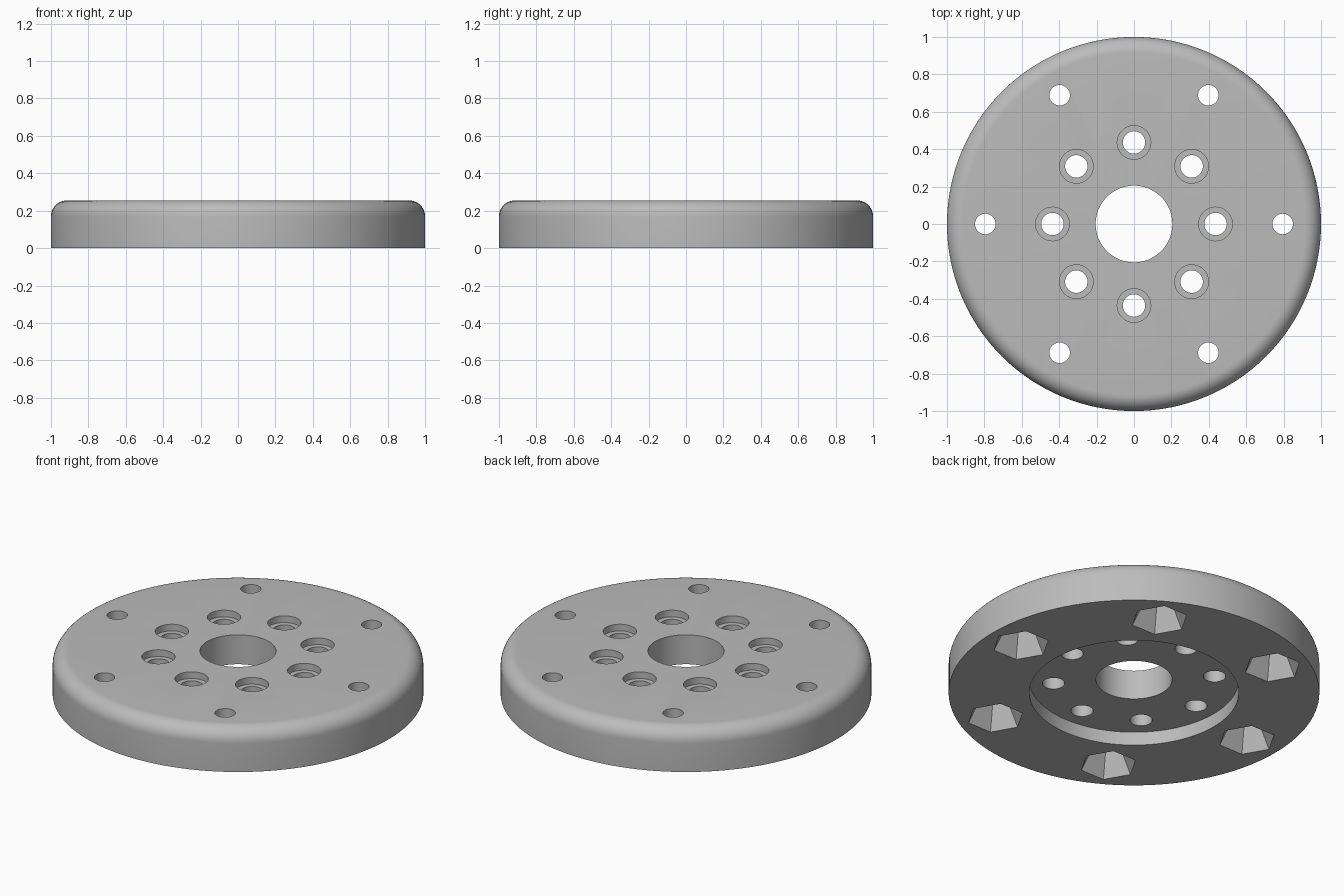
import bpy, bmesh, math
from mathutils import Matrix, Vector

if "Cube" in bpy.data.objects:
    bpy.data.objects.remove(bpy.data.objects["Cube"], do_unlink=True)

HEIGHT, FILLET = 0.255, 0.085
RECESS_R, RECESS_DEPTH, BORE_R = 0.565, 0.08, 0.205

grey = bpy.data.materials.new("machined grey")
grey.use_nodes = True
colour = (0.5, 0.5, 0.5, 1)
grey.diffuse_color = colour
grey.node_tree.nodes["Principled BSDF"].inputs["Base Color"].default_value = colour


def add_object(name, bm):
    bmesh.ops.recalc_face_normals(bm, faces=bm.faces)
    mesh = bpy.data.meshes.new(name)
    bm.to_mesh(mesh)
    bm.free()
    mesh.materials.append(grey)
    obj = bpy.data.objects.new(name, mesh)
    bpy.context.collection.objects.link(obj)
    return obj


def revolve(name, profile, steps):
    """Spin a closed (radius, height) profile around z."""
    bm = bmesh.new()
    verts = [bm.verts.new((r, 0, z)) for r, z in profile]
    edges = [bm.edges.new((verts[i - 1], v)) for i, v in enumerate(verts)]
    bmesh.ops.spin(bm, geom=verts + edges, cent=(0, 0, 0), axis=(0, 0, 1),
                   angle=math.tau, steps=steps, use_merge=True)
    bmesh.ops.remove_doubles(bm, verts=bm.verts, dist=1e-5)
    return add_object(name, bm)


def ring_of_cones(name, count, ring_r, r_low, r_high, z_low, z_high, sides, turn=0):
    """Prisms or tapered prisms spread evenly on a circle."""
    bm = bmesh.new()
    for i in range(count):
        angle = math.tau * i / count
        centre = Vector((ring_r * math.cos(angle), ring_r * math.sin(angle),
                         (z_low + z_high) / 2))
        bmesh.ops.create_cone(bm, cap_ends=True, segments=sides, radius1=r_low,
                              radius2=r_high, depth=z_high - z_low,
                              matrix=Matrix.Translation(centre) @ Matrix.Rotation(turn, 4, 'Z'))
    return add_object(name, bm)


# Disc with rounded top rim, central bore and recessed underside
arc = [(1 - FILLET + FILLET * math.cos(a), HEIGHT - FILLET + FILLET * math.sin(a))
       for a in (math.pi / 2 * i / 10 for i in range(11))]
profile = [(RECESS_R, 0), (1, 0)] + arc + [
    (BORE_R, HEIGHT), (BORE_R, RECESS_DEPTH), (RECESS_R, RECESS_DEPTH)]
disc = revolve("flange_disc", profile, 128)

# Bolt holes, counterbores, outer holes and tapered hexagonal pockets
cutters = [
    ring_of_cones("bolt_hole_cutter", 8, 0.436, 0.06, 0.06, 0.02, 0.3, 40),
    ring_of_cones("counterbore_cutter", 8, 0.436, 0.09, 0.09, HEIGHT - 0.04, 0.3, 40),
    ring_of_cones("outer_hole_cutter", 6, 0.795, 0.055, 0.055, 0.1, 0.3, 40),
    ring_of_cones("hex_pocket_cutter", 6, 0.795, 0.165, 0.065, -0.02, 0.18, 6, math.pi / 6),
]
bpy.context.view_layer.objects.active = disc
for cutter in cutters:
    mod = disc.modifiers.new(cutter.name, 'BOOLEAN')
    mod.operation, mod.solver, mod.object = 'DIFFERENCE', 'EXACT', cutter
    bpy.ops.object.modifier_apply(modifier=mod.name)
    bpy.data.objects.remove(cutter, do_unlink=True)

# Smooth curved walls, crisp machined edges
for obj in bpy.context.selected_objects:
    obj.select_set(False)
disc.select_set(True)
bpy.ops.object.shade_smooth_by_angle(angle=math.radians(30))
